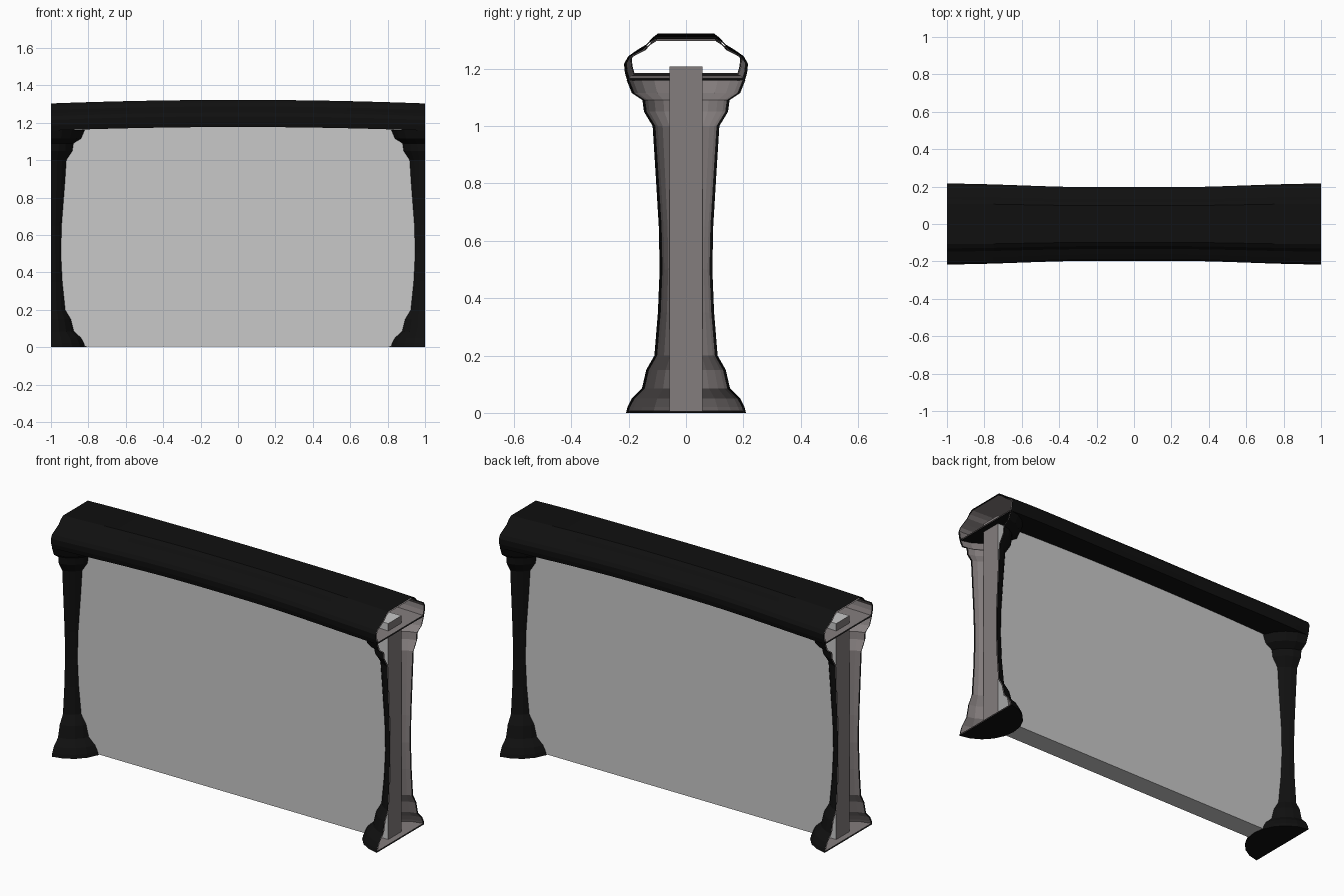
import bpy, bmesh, math

if "Cube" in bpy.data.objects:
    bpy.data.objects.remove(bpy.data.objects["Cube"])


def mat(name, rgb):
    m = bpy.data.materials.new(name)
    m.diffuse_color = (*rgb, 1)
    m.use_nodes = True
    m.node_tree.nodes["Principled BSDF"].inputs["Base Color"].default_value = m.diffuse_color
    return m


BLACK = mat("outline black", (0.005, 0.005, 0.005))
STONE = mat("warm grey lining", (0.23, 0.205, 0.205))
GLASS = mat("pane grey", (0.58, 0.58, 0.58))


def loft(name, rings, material, closed=False, cap_first=False):
    """Skin a list of equal-length point rings."""
    bm = bmesh.new()
    vr = [[bm.verts.new(p) for p in ring] for ring in rings]
    n = len(vr[0])
    for a, b in zip(vr, vr[1:]):
        for i in range(n if closed else n - 1):
            j = (i + 1) % n
            bm.faces.new((a[i], a[j], b[j], b[i]))
    if cap_first:
        bm.faces.new(vr[0])
    bmesh.ops.recalc_face_normals(bm, faces=bm.faces[:])
    me = bpy.data.meshes.new(name)
    bm.to_mesh(me)
    bm.free()
    me.materials.append(material)
    ob = bpy.data.objects.new(name, me)
    bpy.context.collection.objects.link(ob)
    return ob


# Half columns, cut open at the end planes: (radius, height)
COLUMN = [(0.21, 0.0), (0.205, 0.02), (0.19, 0.05), (0.155, 0.085), (0.14, 0.15),
          (0.112, 0.2), (0.1, 0.35), (0.094, 0.5), (0.097, 0.65), (0.107, 0.82),
          (0.118, 1.0), (0.148, 1.05), (0.153, 1.09), (0.19, 1.115), (0.208, 1.16)]
CENTRE, STEPS = 1.02, 10


def column(name, side, inset, lift, material):
    rings = []
    for r, z in COLUMN:
        r -= inset
        half = math.acos((CENTRE - 1) / r)
        angles = [half * (2 * i / STEPS - 1) for i in range(STEPS + 1)]
        rings.append([(side * (CENTRE - r * math.cos(a)), r * math.sin(a), max(z, lift))
                      for a in angles])
    loft(name, rings, material, cap_first=True)


for side, label in ((-1, "left"), (1, "right")):
    column(label + "_column_outer", side, 0.0, 0.0, BLACK)
    column(label + "_column_lining", side, 0.008, 0.007, STONE)

# Hollow top rail, slightly arched and waisted along its length
HALF = [(0.205, 1.158), (0.213, 1.185), (0.216, 1.215), (0.205, 1.235), (0.18, 1.25),
        (0.147, 1.268), (0.13, 1.288), (0.108, 1.303)]
PROFILE = HALF + [(-y, z) for y, z in reversed(HALF)]


def rail(name, sy, sz, material):
    rings = []
    for i in range(25):
        x = -1 + i / 12
        t = min(1, max(0, (abs(x) - 0.2) / 0.8))
        waist = 0.91 + 0.09 * t * t * (3 - 2 * t)
        arch = 0.019 * (1 - x * x)
        rings.append([(x, y * sy * waist, 1.23 + (z - 1.23) * sz + arch) for y, z in PROFILE])
    loft(name, rings, material, closed=True)


rail("top_rail_outer", 1.0, 1.0, BLACK)
rail("top_rail_lining", 0.962, 0.9, STONE)

# Infill pane with warm grey ends
X, Y, Z0, Z1 = 0.965, 0.058, 0.004, 1.208
ends = [[(x, -Y, Z0), (x, Y, Z0), (x, Y, Z1), (x, -Y, Z1)] for x in (-X, X)]
pane = loft("infill_pane", ends, GLASS, closed=True)
bm = bmesh.new()
bm.from_mesh(pane.data)
bmesh.ops.holes_fill(bm, edges=bm.edges[:])
bmesh.ops.recalc_face_normals(bm, faces=bm.faces[:])
bm.normal_update()
for f in bm.faces:
    f.material_index = 1 if abs(f.normal.x) > 0.5 else 0
pane.data.materials.append(STONE)
bm.to_mesh(pane.data)
bm.free()
